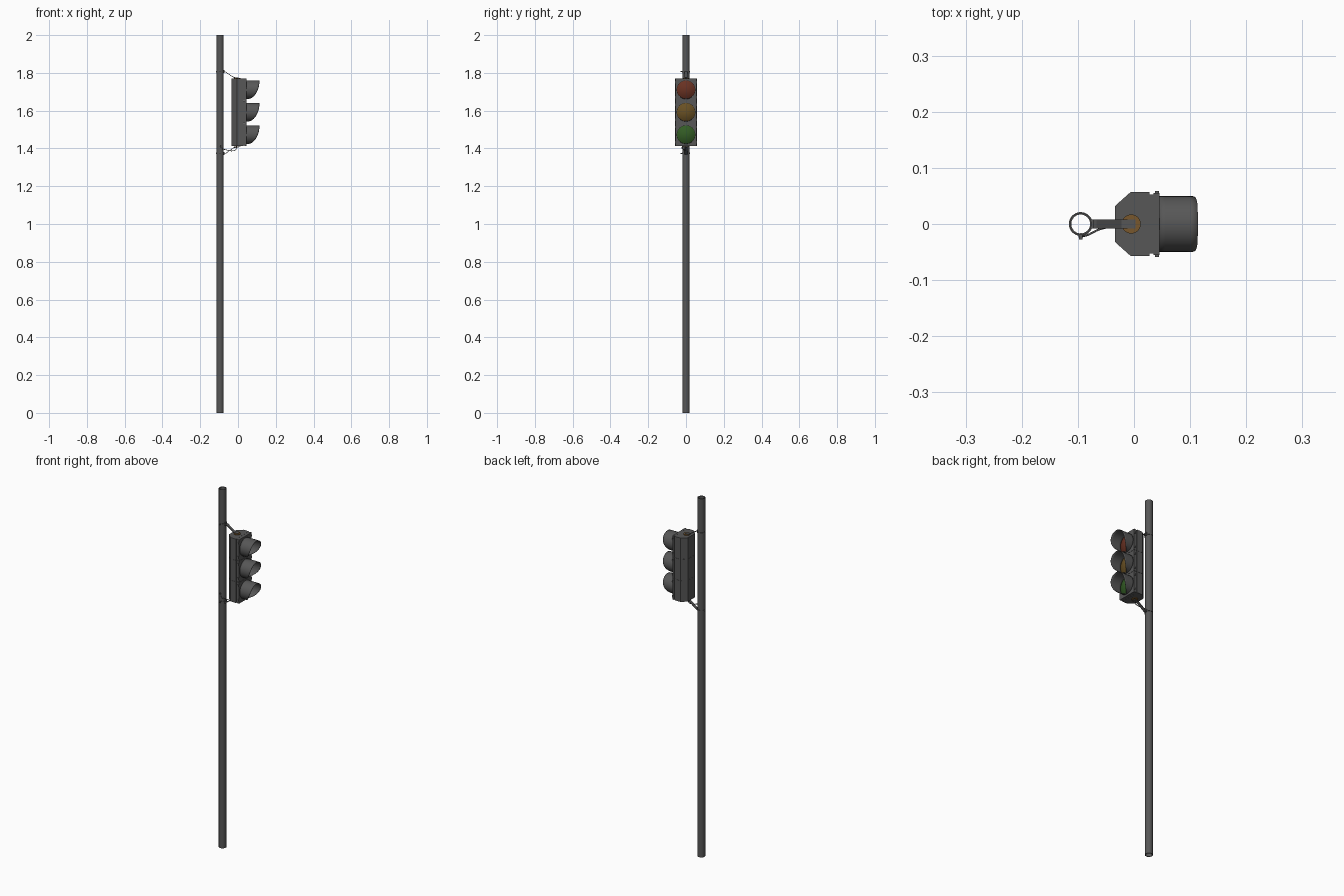
import bpy, bmesh, math
from mathutils import Vector

if "Cube" in bpy.data.objects:
    bpy.data.objects.remove(bpy.data.objects["Cube"])


def mat(name, c):
    m = bpy.data.materials.new(name)
    m.diffuse_color = (*c, 1)
    m.use_nodes = True
    m.node_tree.nodes["Principled BSDF"].inputs["Base Color"].default_value = m.diffuse_color
    return m


GREY = mat("dark grey", (0.095, 0.095, 0.095))
BRASS = mat("brass", (0.19, 0.095, 0.025))
RED = mat("red lens", (0.14, 0.031, 0.016))
AMBER = mat("amber lens", (0.14, 0.08, 0.017))
GREEN = mat("green lens", (0.032, 0.105, 0.018))
PX = -0.095  # pole axis


def obj(name, verts, faces, m, smooth=False):
    me = bpy.data.meshes.new(name)
    me.from_pydata(verts, [], faces)
    bm = bmesh.new()
    bm.from_mesh(me)
    bmesh.ops.recalc_face_normals(bm, faces=bm.faces)
    bm.to_mesh(me)
    bm.free()
    o = bpy.data.objects.new(name, me)
    bpy.context.collection.objects.link(o)
    me.materials.append(m)
    if smooth:
        bpy.ops.object.select_all(action='DESELECT')
        o.select_set(True)
        bpy.context.view_layer.objects.active = o
        bpy.ops.object.shade_smooth_by_angle(angle=math.radians(35))
    return o


def prism(name, pts, z0, z1, m):
    n = len(pts)
    v = [(x, y, z) for z in (z0, z1) for x, y in pts]
    f = [list(range(n)), list(range(n, 2 * n))]
    f += [(i, (i + 1) % n, n + (i + 1) % n, n + i) for i in range(n)]
    return obj(name, v, f, m)


def box(name, x0, x1, y0, y1, z0, z1, m):
    return prism(name, [(x0, y0), (x1, y0), (x1, y1), (x0, y1)], z0, z1, m)


def tube(name, x, y, r0, r1, z0, z1, m, n=32):
    # hollow ring: closed rectangle revolved about a vertical axis
    prof = [(r1, z0), (r1, z1), (r0, z1), (r0, z0)]
    v = [(x + r * math.cos(a), y + r * math.sin(a), z)
         for a in (math.tau * i / n for i in range(n)) for r, z in prof]
    f = [(i * 4 + k, (i + 1) % n * 4 + k, (i + 1) % n * 4 + (k + 1) % 4, i * 4 + (k + 1) % 4)
         for i in range(n) for k in range(4)]
    return obj(name, v, f, m, True)


def rod(name, a, b, r, m, n=12):
    a, b = Vector(a), Vector(b)
    q = (b - a).to_track_quat('Z', 'Y')
    v = [p + q @ Vector((r * math.cos(math.tau * i / n), r * math.sin(math.tau * i / n), 0))
         for p in (a, b) for i in range(n)]
    f = [list(range(n)), list(range(n, 2 * n))]
    f += [(i, (i + 1) % n, n + (i + 1) % n, n + i) for i in range(n)]
    return obj(name, v, f, m, True)


# hollow pole
tube("pole", PX, 0, 0.0168, 0.0195, 0, 2, GREY)

# housing: chamfered-back modules around a slightly smaller core
back = [(-0.034, -0.032), (-0.006, -0.057), (0.028, -0.057),
        (0.028, 0.057), (-0.006, 0.057), (-0.034, 0.032)]
prism("housing_core", [(x * 0.98, y * 0.98) for x, y in back], 1.416, 1.769, GREY)


def visor(zc):
    # open tunnel hood whose front edge sweeps back towards the bottom
    n, k, r, x0 = 48, 6, 0.0495, 0.044
    v, f = [], []
    for i in range(n):
        a = math.tau * i / n
        t = (1 - math.cos(a)) / 2
        x1 = 0.05 + 0.0637 * math.sqrt(max(0, 1 - t * t))
        for j in range(k + 1):
            x = x0 + (x1 - x0) * j / k
            v.append((x, r * math.sin(a), zc + r * math.cos(a)))
    for i in range(n):
        for j in range(k):
            p, q = i * (k + 1) + j, (i + 1) % n * (k + 1) + j
            f.append((p, q, q + 1, p + 1))
    o = obj("visor", v, f, GREY, True)
    s = o.modifiers.new("thickness", 'SOLIDIFY')
    s.thickness = 0.0015
    s.offset = -1


def lens(zc, m):
    # domed disc
    n, rings, r = 40, 6, 0.048
    v, f = [(0.062, 0, zc)], []
    for j in range(1, rings + 1):
        u = j / rings
        for i in range(n):
            a = math.tau * i / n
            v.append((0.062 - 0.015 * u * u, r * u * math.cos(a), zc + r * u * math.sin(a)))
    for i in range(n):
        i2 = (i + 1) % n
        f.append((0, 1 + i, 1 + i2))
        for j in range(rings - 1):
            b = 1 + j * n
            f.append((b + i, b + n + i, b + n + i2, b + i2))
    obj("lens", v, f, m, True)


for zc, m in ((1.711, RED), (1.592, AMBER), (1.473, GREEN)):
    prism("housing_module", back, zc - 0.059, zc + 0.059, GREY)
    box("door_seal", 0.028, 0.036, -0.053, 0.053, zc - 0.0585, zc + 0.0585, GREY)
    box("door", 0.0345, 0.0455, -0.0555, 0.0555, zc - 0.059, zc + 0.059, GREY)
    lens(zc, m)
    visor(zc)
    # latches and hinges on the door sides
    for s in (-1, 1):
        for dz in (-0.04, 0.04):
            y = sorted((s * 0.055, s * 0.0585))
            box("hinge", 0.0375, 0.0445, *y, zc + dz - 0.006, zc + dz + 0.006, GREY)

# mounting brackets, top and bottom
for s, zh, zp in ((1, 1.770, 1.807), (-1, 1.414, 1.374)):
    tube("mount_washer", -0.005, 0, 0.004, 0.017, min(zh, zh + s * 0.004), max(zh, zh + s * 0.004), BRASS)
    # bent flat arm as a side profile in x-z
    line = [(PX + 0.018, zp + s * 0.003), (PX + 0.028, zp), (-0.022, zh + s * 0.0075), (0.003, zh + s * 0.0055)]
    prof = line + [(x, z - 0.0035) for x, z in reversed(line)]
    n = len(prof)
    v = [(x, y, z) for y in (-0.008, 0.008) for x, z in prof]
    f = [(i, i + 1, n - 2 - i, n - 1 - i) for i in range(3)]
    f += [tuple(n + i for i in q) for q in f]
    f += [(i, (i + 1) % n, n + (i + 1) % n, n + i) for i in range(n)]
    obj("bracket_arm", v, f, GREY)
    tube("pole_clamp", PX, 0, 0.0195, 0.0212, zp - 0.004, zp + 0.004, GREY)
    box("clamp_foot", PX + 0.018, PX + 0.023, -0.008, 0.008, zp - 0.008, zp + 0.008, GREY)
    box("clamp_screw_block", PX - 0.003, PX + 0.003, -0.028, -0.02, zp - 0.003, zp + 0.003, GREY)

# power cable looping from the pole to the housing underside
c = bpy.data.curves.new("cable", 'CURVE')
c.dimensions = '3D'
c.bevel_depth = 0.0018
c.bevel_resolution = 2
sp = c.splines.new('BEZIER')
path = [(PX, -0.018, 1.42), (PX + 0.008, -0.021, 1.402), (-0.06, -0.009, 1.392),
        (-0.03, -0.004, 1.387), (-0.012, -0.004, 1.393), (-0.008, -0.004, 1.418)]
sp.bezier_points.add(len(path) - 1)
for b, p in zip(sp.bezier_points, path):
    b.co = p
    b.handle_left_type = b.handle_right_type = 'AUTO'
o = bpy.data.objects.new("cable", c)
c.materials.append(GREY)
bpy.context.collection.objects.link(o)
rod("cable_gland", (PX, -0.017, 1.42), (PX, -0.024, 1.42), 0.004, GREY)
